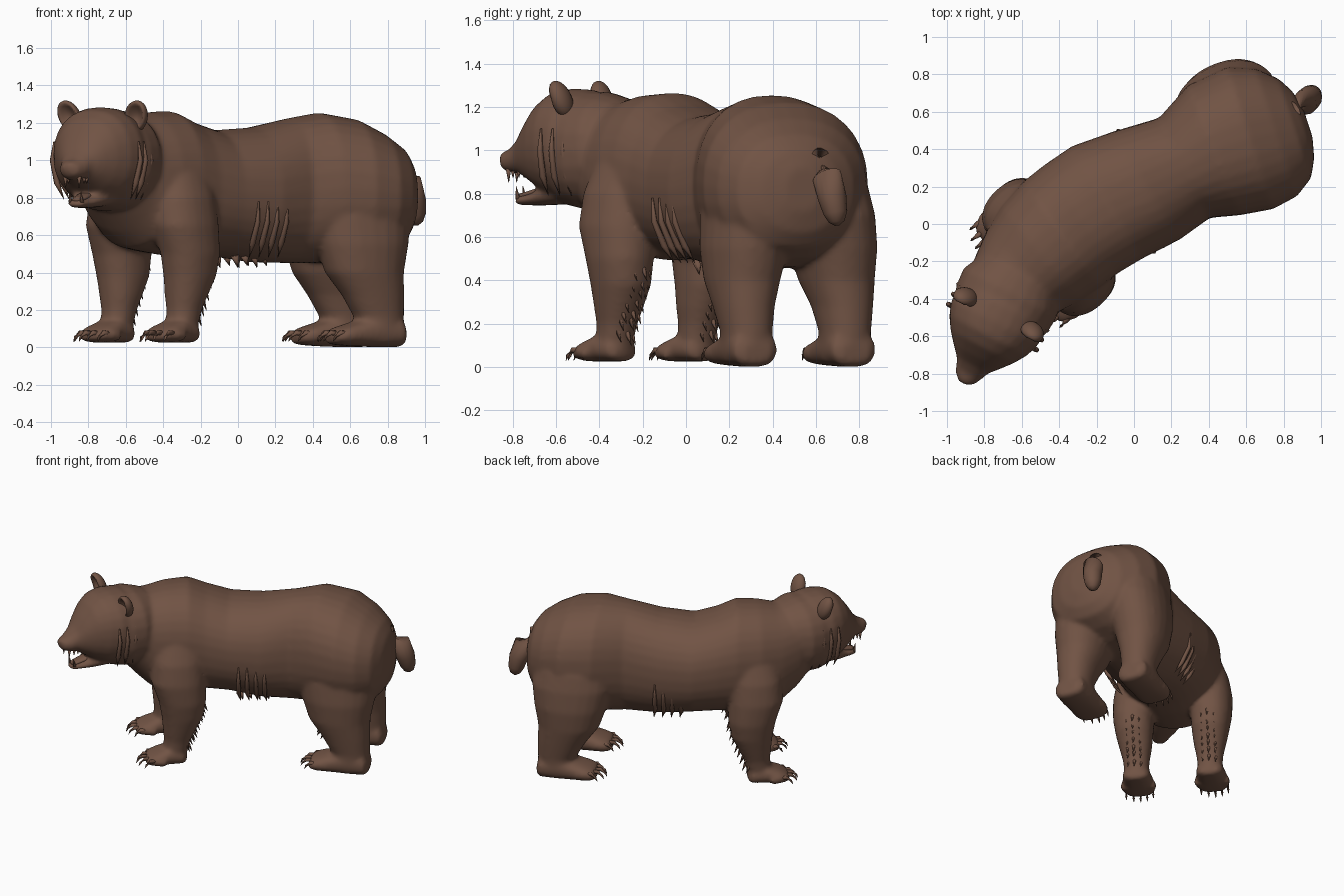
import bpy, bmesh, math, random
from mathutils import Vector

random.seed(4)
fur = bpy.data.materials.new("brown fur")
fur.diffuse_color = (0.165, 0.087, 0.058, 1)


def frame(ox, oy, deg):
    """Local frame: a runs to the rear, lat to the bear's right, z up."""
    c, s = math.cos(math.radians(deg)), math.sin(math.radians(deg))
    return lambda a, lat, z: Vector((ox + a * c - lat * s, oy + a * s + lat * c, z))


def loft(bm, rings, n=24, p=2.2):
    """Skin a row of (centre, half axis, half axis) superellipse rings, closed at both ends."""
    loops = []
    for c, u, v in rings:
        loop = []
        for i in range(n):
            t = 2 * math.pi * i / n
            x, y = math.cos(t), math.sin(t)
            x = math.copysign(abs(x) ** (2 / p), x)
            y = math.copysign(abs(y) ** (2 / p), y)
            loop.append(bm.verts.new(c + u * x + v * y))
        loops.append(loop)
    faces = [bm.faces.new(loops[0][::-1]), bm.faces.new(loops[-1])]
    for A, B in zip(loops, loops[1:]):
        for i in range(n):
            j = (i + 1) % n
            faces.append(bm.faces.new((A[i], A[j], B[j], B[i])))
    bmesh.ops.recalc_face_normals(bm, faces=faces)


def along(bm, F, rows, lat=0, p=2.2):
    """Loft along the frame axis: rows of (a, half width, bottom z, top z)."""
    side = F(0, 1, 0) - F(0, 0, 0)
    loft(bm, [(F(a, lat, (b + t) / 2), side * w, Vector((0, 0, (t - b) / 2)))
              for a, w, b, t in rows], p=p)


def limb(bm, F, rows, sg):
    """Loft down a leg: rows of (z, a, lat, half length, half width)."""
    o = F(0, 0, 0)
    loft(bm, [(F(a, sg * lat, z), (F(1, 0, 0) - o) * hl, (F(0, 1, 0) - o) * hw)
              for z, a, lat, hl, hw in rows])


def tube(bm, pts, radii, n=8):
    """Round tapering tube through points."""
    rings = []
    for i, q in enumerate(pts):
        d = (pts[min(i + 1, len(pts) - 1)] - pts[max(i - 1, 0)]).normalized()
        u = d.orthogonal().normalized()
        rings.append((q, u * radii[i], d.cross(u) * radii[i]))
    loft(bm, rings, n, 2)


def finish(bm, name):
    me = bpy.data.meshes.new(name)
    bm.to_mesh(me)
    bm.free()
    me.polygons.foreach_set("use_smooth", [True] * len(me.polygons))
    ob = bpy.data.objects.new(name, me)
    bpy.context.collection.objects.link(ob)
    me.materials.append(fur)
    return ob


hind = frame(0.56, 0.465, 22)
fore = frame(-0.44, -0.11, 42.7)
head = frame(-0.72, -0.48, 62.6)
belly = frame(0.02, 0.18, 32)

# Trunk: x, y, heading, half width, bottom, top
skin = bmesh.new()
trunk = [(.93, .54, 18, .08, .72, .92), (.905, .53, 18, .19, .62, 1.0), (.86, .51, 18, .28, .55, 1.07),
         (.76, .49, 18, .36, .50, 1.145), (.62, .46, 18, .40, .46, 1.22), (.43, .395, 22, .375, .45, 1.255),
         (.27, .30, 27, .30, .45, 1.225), (.065, .205, 32, .34, .455, 1.175), (-.145, .115, 32, .355, .49, 1.16),
         (-.285, .025, 34, .35, .50, 1.21), (-.385, -.055, 36, .35, .49, 1.265), (-.50, -.16, 40, .33, .51, 1.255),
         (-.58, -.25, 46, .295, .53, 1.23), (-.64, -.33, 54, .26, .62, 1.23), (-.70, -.44, 60, .22, .76, 1.25)]
rings = []
for x, y, h, w, b, t in trunk:
    F = frame(x, y, h)
    rings.append((F(0, 0, (b + t) / 2), (F(0, 1, 0) - F(0, 0, 0)) * w, Vector((0, 0, (t - b) / 2))))
loft(skin, rings, 32, 2.25)

# Neck ruff
along(skin, head, [(.26, .15, .86, 1.18), (.23, .23, .79, 1.24), (.13, .282, .735, 1.27), (.03, .275, .725, 1.27),
                   (-.06, .24, .745, 1.25), (-.1, .16, .8, 1.2)])

# Skull with muzzle, then the open lower jaw and nose
along(skin, head, [(.16, .18, .82, 1.22), (.05, .255, .76, 1.28), (-.05, .262, .765, 1.285), (-.13, .235, .785, 1.27),
                   (-.2, .19, .82, 1.22), (-.26, .14, .86, 1.14), (-.31, .095, .89, 1.06),
                   (-.36, .075, .895, 1.01), (-.395, .058, .905, .995), (-.41, .04, .92, .98)])
along(skin, head, [(-.08, .12, .75, .86), (-.18, .095, .745, .83), (-.26, .065, .745, .80), (-.32, .05, .745, .79),
                   (-.34, .035, .755, .78)])
along(skin, head, [(-.35, .03, .94, .99), (-.39, .045, .93, 1.0), (-.42, .032, .94, .985)])

# Legs and paws
claws = bmesh.new()
for sg in (-1, 1):
    limb(skin, hind, [(1.02, .03, .09, .17, .12), (.92, .01, .14, .24, .17), (.82, .0, .18, .27, .195),
                      (.7, .01, .2, .285, .2), (.55, .02, .222, .255, .19), (.4, .03, .235, .215, .165),
                      (.28, .075, .245, .17, .135), (.16, .11, .245, .135, .115), (.06, .1, .245, .14, .115),
                      (.02, .1, .245, .12, .1)], sg)
    along(skin, hind, [(.245, .07, .02, .11), (.22, .11, .0, .16), (.1, .118, .0, .18), (-.03, .12, .005, .14),
                       (-.11, .125, .01, .115), (-.155, .108, .015, .1), (-.175, .08, .02, .07)], sg * .245, 2.5)
    limb(skin, fore, [(1.1, .0, .12, .11, .09), (.95, -.01, .19, .17, .14), (.8, -.025, .235, .185, .155),
                      (.65, -.025, .26, .19, .155), (.5, .003, .27, .165, .142), (.38, .005, .264, .145, .128),
                      (.28, -.015, .258, .115, .11), (.2, -.03, .256, .093, .092), (.12, -.045, .256, .085, .085),
                      (.05, -.05, .256, .085, .085)], sg)
    along(skin, fore, [(.03, .06, .03, .1), (.005, .09, .025, .13), (-.1, .105, .025, .155), (-.19, .113, .025, .12),
                       (-.23, .1, .03, .1), (-.255, .07, .035, .08)], sg * .256, 2.5)
    for F, lat, tip in ((hind, .245, -.155), (fore, .256, -.23)):
        for k in range(-2, 3):
            a, l = tip + .012 * k * k, sg * lat + k * .046
            tube(skin, [F(a + .06, l, .06), F(a + .01, l, .07), F(a - .02, l, .055)], [.035, .034, .02])
            tube(claws, [F(a - .005, l, .075), F(a - .045, l * 1.01, .078), F(a - .075, l * 1.02, .055),
                         F(a - .088, l * 1.02, .03)], [.015, .013, .008, .001])

# Merge the skin volumes into one smooth surface
raw = finish(skin, "raw_skin")
m = raw.modifiers.new("merge", 'REMESH')
m.mode, m.voxel_size, m.use_smooth_shade = 'VOXEL', .014, True
m = raw.modifiers.new("relax", 'SMOOTH')
m.factor, m.iterations = .5, 10
me = bpy.data.meshes.new_from_object(raw.evaluated_get(bpy.context.evaluated_depsgraph_get()))
bpy.data.objects.remove(raw)
me.name = "bear_body"
me.materials.clear()
me.materials.append(fur)
me.polygons.foreach_set("material_index", [0] * len(me.polygons))
me.polygons.foreach_set("use_smooth", [True] * len(me.polygons))
bpy.context.collection.objects.link(bpy.data.objects.new("bear_body", me))
finish(claws, "claws")

# Tail
bm = bmesh.new()
tube(bm, [Vector(q) for q in ((.76, .55, 1.0), (.85, .61, .955), (.915, .65, .88), (.94, .675, .78),
                              (.95, .69, .71), (.953, .695, .67), (.953, .697, .652))],
     [.045, .058, .068, .066, .055, .036, .01], 16)
finish(bm, "tail")

# Ears: cupped discs
for sg, name in ((-1, "left_ear"), (1, "right_ear")):
    bm = bmesh.new()
    bmesh.ops.create_uvsphere(bm, u_segments=20, v_segments=14, radius=1)
    for v in bm.verts:
        x, y, z = v.co
        a = y * .05
        if y < 0:
            a += .065 * max(0, 1 - (x * x + z * z) * 1.4)
        v.co = head(-.005 + a - .02 * z, sg * (.2 + .015 * z) + x * .066, 1.235 + z * .085)
    bmesh.ops.recalc_face_normals(bm, faces=bm.faces)
    finish(bm, name)

# Eyes
bm = bmesh.new()
for sg in (-1, 1):
    tube(bm, [head(-.22, sg * .1, 1.085), head(-.252, sg * .1, 1.085), head(-.262, sg * .1, 1.085)],
         [.022, .018, .008], 12)
finish(bm, "eyes")

# Teeth and tongue
bm = bmesh.new()
for sg in (-1, 1):
    tube(bm, [head(-.36, sg * .042, .915), head(-.36, sg * .04, .85)], [.013, .001])
    tube(bm, [head(-.315, sg * .034, .775), head(-.325, sg * .034, .835)], [.011, .001])
    for k in range(3):
        tube(bm, [head(-.27 - .03 * k, sg * .056, .905), head(-.27 - .03 * k, sg * .054, .875)], [.01, .002])
finish(bm, "teeth")
bm = bmesh.new()
along(bm, head, [(-.14, .04, .80, .84), (-.23, .042, .79, .825), (-.30, .034, .775, .805), (-.325, .015, .78, .80)])
finish(bm, "tongue")

# Fur tufts: backs of the front legs, flanks, belly and cheeks
bm = bmesh.new()
for sg in (-1, 1):
    for row in range(7):
        z = .46 - .05 * row
        back = .15 - .018 * row
        for k in (-1, 0, 1):
            l, j = sg * .26 + k * .045, random.uniform(-.012, .012)
            a = back - abs(k) * .02
            tube(bm, [fore(a - .03, l, z + .03), fore(a + .005, l, z + j), fore(a + .03, l, z - .055 + j)],
                 [.014, .012, .001], 6)
    for k in range(4):
        a = -.1 + .06 * k
        tube(bm, [belly(a, sg * .332, .78), belly(a, sg * .322, .67), belly(a, sg * .27, .56),
                  belly(a + .01, sg * .22, .48)], [.004, .014, .016, .001], 6)
        tube(bm, [belly(a, sg * .09, .49), belly(a + .02, sg * .09, .425 + .01 * (k % 2))], [.025, .001], 6)
    for k in range(4):
        a = -.08 + .06 * k
        tube(bm, [head(a, sg * .255, 1.1), head(a, sg * .266, 1.0), head(a, sg * .238, .88),
                  head(a + .01, sg * .2, .79)], [.004, .014, .016, .001], 6)
finish(bm, "fur_tufts")
